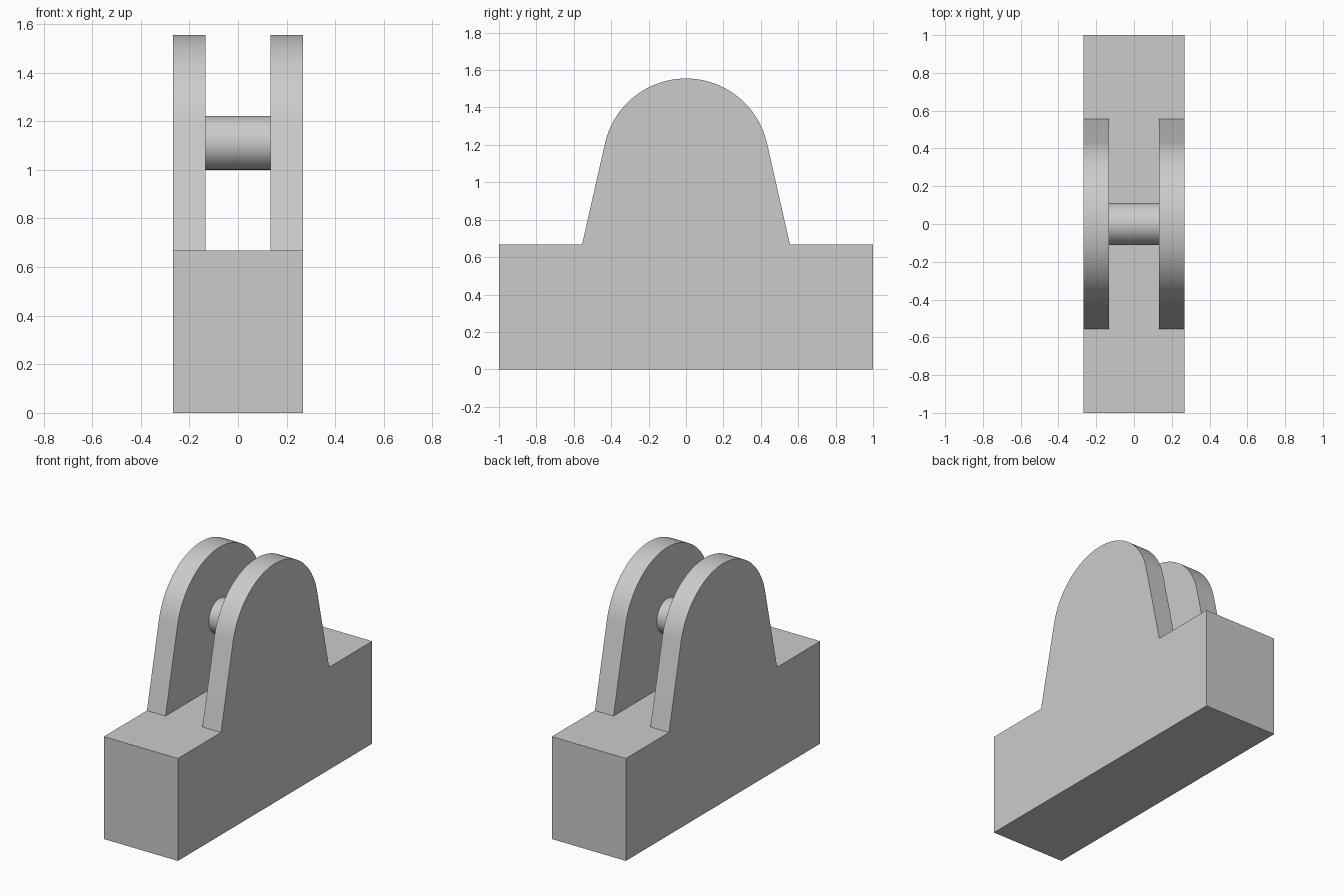
import bpy, bmesh, math

HALF_W, GAP = 0.267, 0.133         # half width of body, half width of slot
DECK, FOOT = 0.667, 0.556          # base height, half length of lug at its foot
PIVOT, R_LUG, R_PIN = 1.111, 0.444, 0.111

cube = bpy.data.objects.get("Cube")
if cube:
    bpy.data.objects.remove(cube, do_unlink=True)

grey = bpy.data.materials.new("plain grey")
grey.use_nodes = True
colour = (0.6, 0.6, 0.6, 1)
grey.diffuse_color = colour
grey.node_tree.nodes["Principled BSDF"].inputs["Base Color"].default_value = colour


def extrude_x(name, profile, half, caps=True):
    """Sweep a (y, z) outline along x from -half to +half."""
    bm = bmesh.new()
    ends = [[bm.verts.new((x, y, z)) for y, z in profile] for x in (-half, half)]
    n = len(profile)
    for i in range(n):
        j = (i + 1) % n
        bm.faces.new((ends[0][i], ends[0][j], ends[1][j], ends[1][i]))
    if caps:
        for ring in ends:
            bm.faces.new(ring)
    bmesh.ops.recalc_face_normals(bm, faces=bm.faces)
    mesh = bpy.data.meshes.new(name)
    bm.to_mesh(mesh)
    bm.free()
    mesh.materials.append(grey)
    obj = bpy.data.objects.new(name, mesh)
    bpy.context.collection.objects.link(obj)
    return obj


def arc(radius, start, end, steps):
    angles = [start + (end - start) * i / steps for i in range(steps + 1)]
    return [(radius * math.cos(a), PIVOT + radius * math.sin(a)) for a in angles]


def smooth(obj):
    bpy.ops.object.select_all(action="DESELECT")
    obj.select_set(True)
    bpy.context.view_layer.objects.active = obj
    bpy.ops.object.shade_smooth_by_angle(angle=math.radians(25))


# Bracket outline: base block with round-topped lug, sides tangent to the arc
drop = PIVOT - DECK
tangent = math.acos(R_LUG / math.hypot(FOOT, drop)) - math.atan2(drop, FOOT)
outline = [(-1, 0), (1, 0), (1, DECK), (FOOT, DECK)]
outline += arc(R_LUG, tangent, math.pi - tangent, 48)
outline += [(-FOOT, DECK), (-1, DECK)]
bracket = extrude_x("bracket", outline, HALF_W)

# Slot that splits the lug into two cheeks
slot = extrude_x("slot_cutter", [(-1.2, DECK), (1.2, DECK), (1.2, 2), (-1.2, 2)], GAP)
slot.hide_render = True
cut = bracket.modifiers.new("slot", "BOOLEAN")
cut.operation = "DIFFERENCE"
cut.solver = "EXACT"
cut.object = slot
bpy.context.view_layer.objects.active = bracket
bpy.ops.object.modifier_apply(modifier=cut.name)
bpy.data.objects.remove(slot, do_unlink=True)
smooth(bracket)

# Cross pin between the cheeks
pin = extrude_x("cross_pin", arc(R_PIN, 0, 2 * math.pi, 48)[:-1], GAP, caps=False)
smooth(pin)
